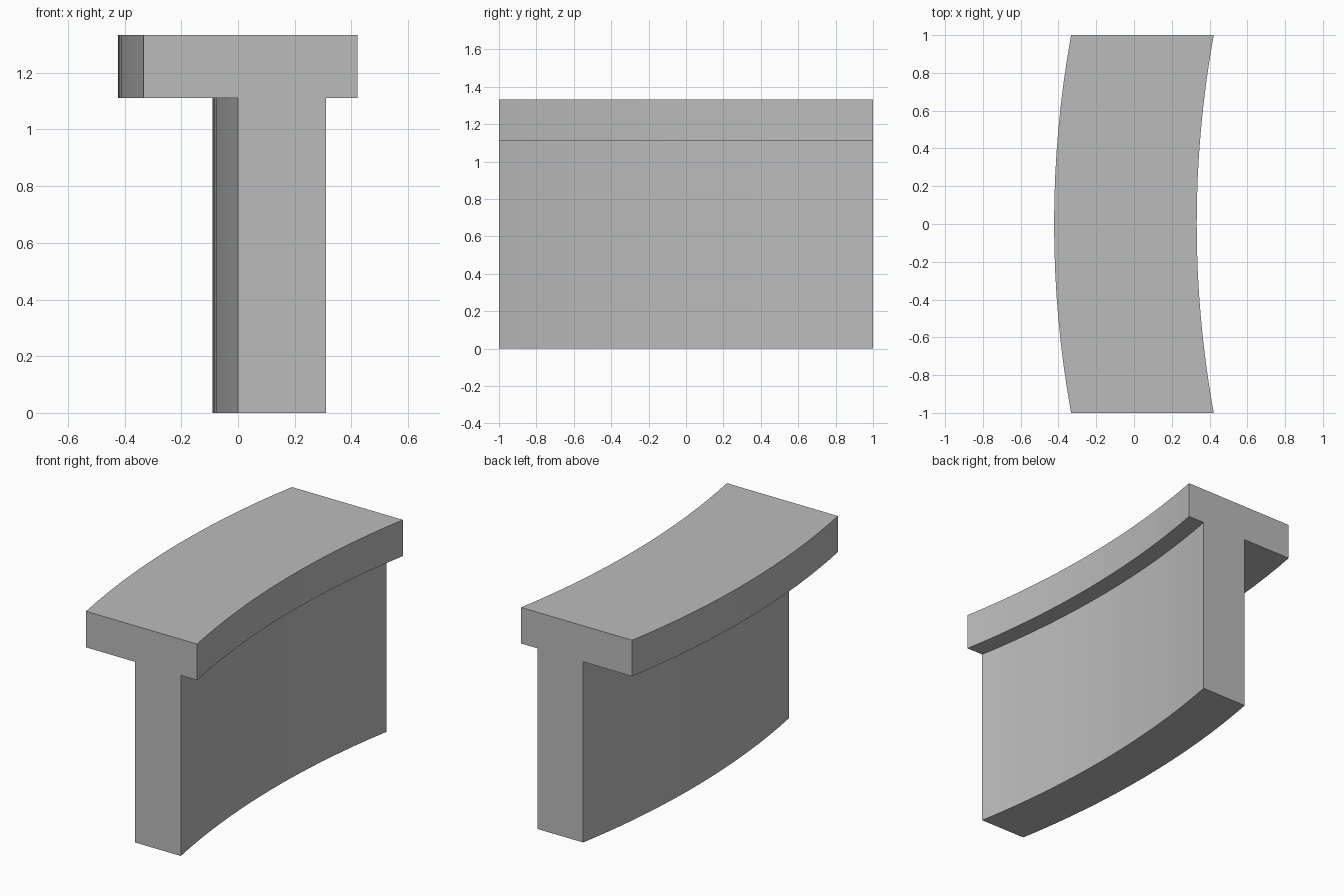
import bpy
import bmesh

cube = bpy.data.objects.get("Cube")
if cube:
    bpy.data.objects.remove(cube, do_unlink=True)

SEGMENTS = 16
SAG = 0.09
RADIUS = (1 + SAG ** 2) / (2 * SAG)

# T-shaped section, placed at the end faces
SECTION = [(0, 0), (0.311, 0), (0.311, 1.111), (0.422, 1.111),
           (0.422, 1.333), (-0.333, 1.333), (-0.333, 1.111), (0, 1.111)]


def bow(y):
    """Sideways shift of the section along the arc, zero at both ends."""
    return RADIUS - SAG - (RADIUS ** 2 - y ** 2) ** 0.5


# Plain grey material
grey = bpy.data.materials.new("plain_grey")
grey.use_nodes = True
colour = (0.5, 0.5, 0.5, 1)
grey.diffuse_color = colour
grey.node_tree.nodes["Principled BSDF"].inputs["Base Color"].default_value = colour

# Sweep the section along the shallow arc
bm = bmesh.new()
rings = []
for i in range(SEGMENTS + 1):
    y = -1 + 2 * i / SEGMENTS
    shift = bow(y) + 0.0
    rings.append([bm.verts.new((x + shift, y, z)) for x, z in SECTION])

count = len(SECTION)
for a, b in zip(rings, rings[1:]):
    for j in range(count):
        k = (j + 1) % count
        bm.faces.new((a[j], a[k], b[k], b[j]))

# Flat end faces
bm.faces.new(rings[0])
bm.faces.new(rings[-1][::-1])
bmesh.ops.recalc_face_normals(bm, faces=bm.faces)

mesh = bpy.data.meshes.new("curved_t_beam")
bm.to_mesh(mesh)
bm.free()
mesh.materials.append(grey)
beam = bpy.data.objects.new("curved_t_beam", mesh)
bpy.context.collection.objects.link(beam)
